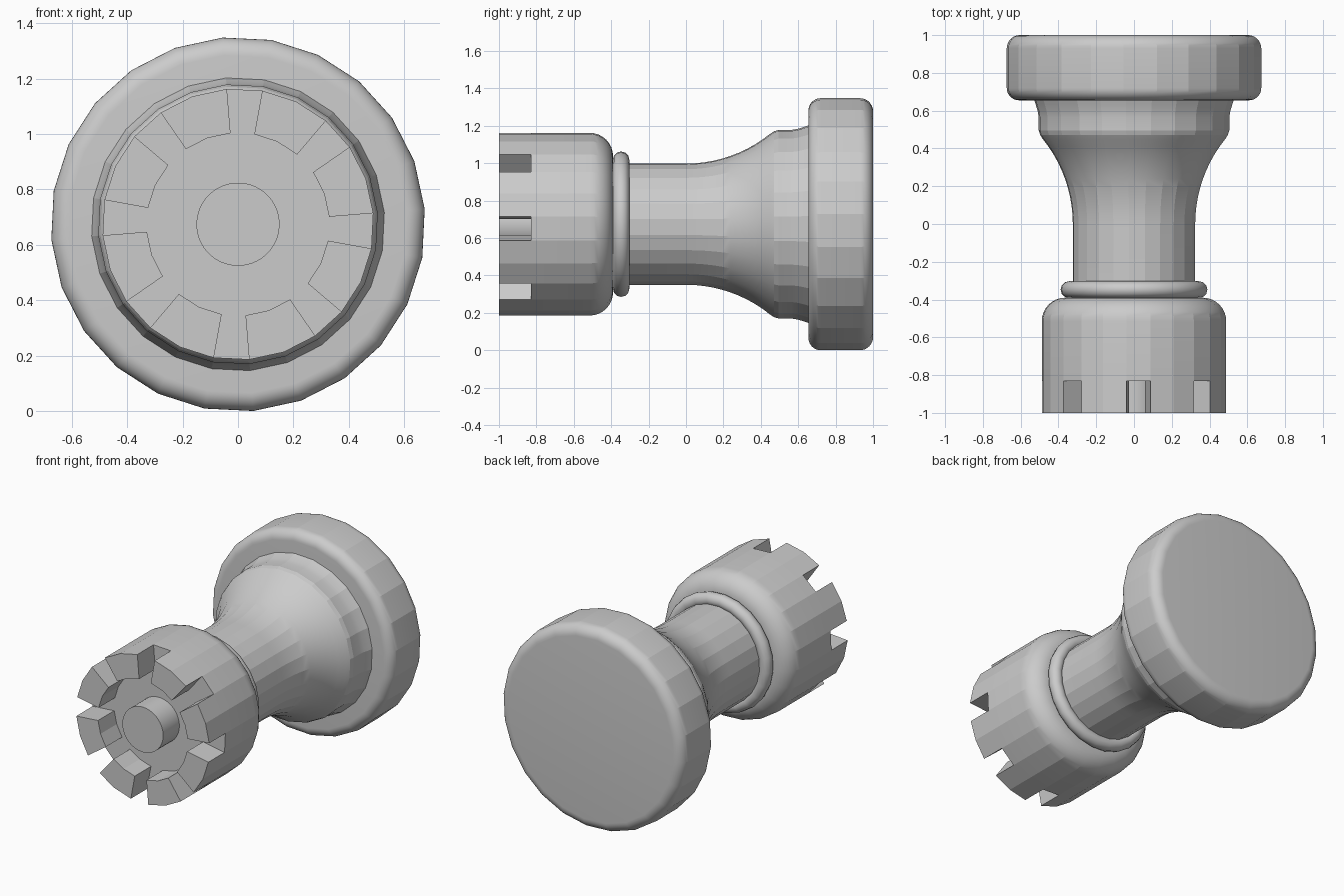
import bpy, bmesh, math

if "Cube" in bpy.data.objects:
    bpy.data.objects.remove(bpy.data.objects["Cube"])

SIDES = 24
PHASE = math.radians(4.7)
AXIS_Z = 0.674


def arc(cy, cr, rad, a0, a1, n=8):
    """Arc points as (y, radius) around centre (cy, cr); angle 0 = +y, 90 = outward."""
    return [(cy + rad * math.cos(math.radians(a0 + (a1 - a0) * i / n)),
             cr + rad * math.sin(math.radians(a0 + (a1 - a0) * i / n)))
            for i in range(n + 1)]


def lathe(profile, sides=SIDES, closed=False):
    """Spin a (y, radius) profile around the lying axis; returns bmesh and face bands."""
    bm = bmesh.new()
    rings = []
    for y, r in profile:
        rings.append([bm.verts.new((r * math.cos(PHASE + math.tau * i / sides), y,
                                    AXIS_Z + r * math.sin(PHASE + math.tau * i / sides)))
                      for i in range(sides)])
    pairs = list(zip(rings, rings[1:]))
    if closed:
        pairs.append((rings[-1], rings[0]))
    bands = [[bm.faces.new((a[i], a[(i + 1) % sides], b[(i + 1) % sides], b[i]))
              for i in range(sides)] for a, b in pairs]
    if not closed:
        bm.faces.new(rings[0])
        bm.faces.new(rings[-1])
    return bm, bands


def finish(name, bm, angle=14):
    bmesh.ops.recalc_face_normals(bm, faces=bm.faces[:])
    mesh = bpy.data.meshes.new(name)
    bm.to_mesh(mesh)
    bm.free()
    obj = bpy.data.objects.new(name, mesh)
    bpy.context.collection.objects.link(obj)
    bpy.ops.object.select_all(action='DESELECT')
    obj.select_set(True)
    bpy.context.view_layer.objects.active = obj
    bpy.ops.object.shade_smooth_by_angle(angle=math.radians(angle))
    return obj


# Wide rounded foot disc
foot = arc(0.93, 0.606, 0.07, 0, 90) + arc(0.72, 0.611, 0.065, 90, 180)
finish("foot", lathe(foot)[0])

# Flared stem with a small shoulder at the foot
stem = [(-0.42, 0.325)] + arc(0, 0.325 + 0.713, 0.713, 270, 309, 10)
stem += [(0.47, 0.498), (0.495, 0.506), (0.565, 0.506), (0.60, 0.512),
         (0.635, 0.523), (0.67, 0.535)]
finish("stem", lathe(stem)[0])

# Collar ring
finish("collar", lathe(arc(-0.347, 0.346, 0.044, 0, 330, 11), closed=True)[0], 31)

# Head: rounded drum, its rim band extruded into eight battlements
head = [(-0.39, 0.30)] + arc(-0.515, 0.365, 0.125, 0, 90)
head += [(-0.83, 0.49), (-0.83, 0.33)]
bm, bands = lathe(head)
rim = [f for i, f in enumerate(bands[-1]) if i % 3 != 2]
top = bmesh.ops.extrude_face_region(bm, geom=rim)
bmesh.ops.translate(bm, vec=(0, -0.17, 0),
                    verts=[v for v in top["geom"] if isinstance(v, bmesh.types.BMVert)])
bmesh.ops.delete(bm, geom=rim, context='FACES_ONLY')
finish("battlement_head", bm)

# Round button in the middle of the head
finish("centre_button", lathe([(-0.82, 0.15), (-1.0, 0.15)], 48)[0], 30)
